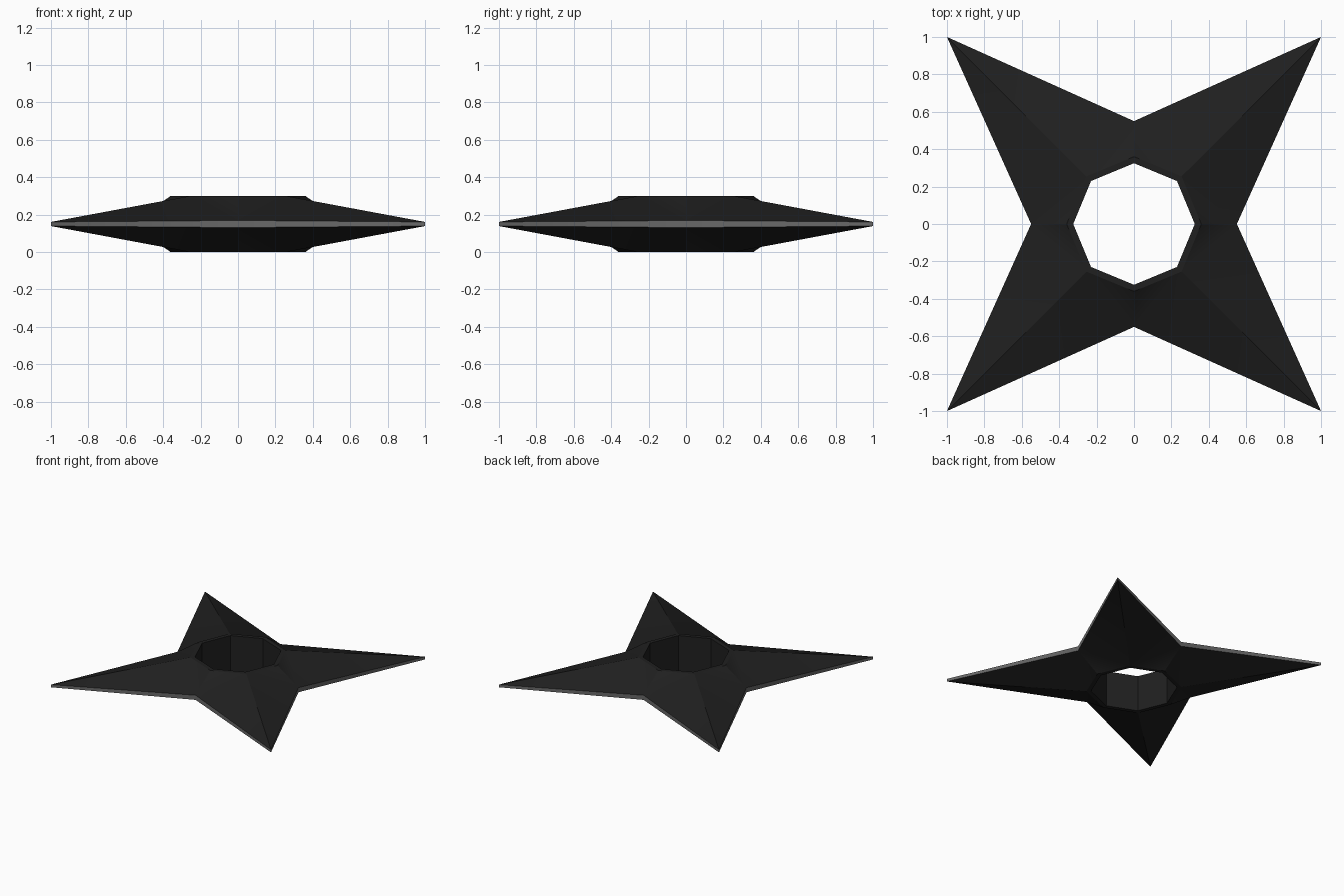
import bpy, bmesh, math

cube = bpy.data.objects.get("Cube")
if cube:
    bpy.data.objects.remove(cube, do_unlink=True)


def make_material(name, value):
    mat = bpy.data.materials.new(name)
    mat.use_nodes = True
    color = (value, value, value, 1)
    mat.diffuse_color = color
    bsdf = mat.node_tree.nodes["Principled BSDF"]
    bsdf.inputs["Base Color"].default_value = color
    bsdf.inputs["Roughness"].default_value = 0.6
    return mat


SIDES = 8
MID = 0.15
TIP = math.sqrt(2)
NOTCH = 0.55

bm = bmesh.new()


def ring(axis_radius, diagonal_radius, axis_z, diagonal_z):
    """Eight points, alternating between the axes and the diagonals."""
    verts = []
    for i in range(SIDES):
        r, z = (diagonal_radius, diagonal_z) if i % 2 else (axis_radius, axis_z)
        a = math.tau * i / SIDES
        verts.append(bm.verts.new((r * math.cos(a), r * math.sin(a), MID + z)))
    return verts


# Upper half from the hole outwards, then the lower half back to the hole
half = [
    (0.325, 0.325, 0.15, 0.15),      # hole rim
    (0.36, 0.36, 0.15, 0.15),        # lip
    (NOTCH, TIP, 0.019, 0.011),      # star outline
]
rings = [ring(*p) for p in half]
rings += [ring(a, d, -za, -zd) for a, d, za, zd in reversed(half)]

for k, inner in enumerate(rings):
    outer = rings[(k + 1) % len(rings)]
    for i in range(SIDES):
        j = (i + 1) % SIDES
        if k in (1, 3):
            # Blade slopes fold from the lip's diagonal point to the notch
            lip, outline = (inner, outer) if k == 1 else (outer, inner)
            axis, diag = (j, i) if i % 2 else (i, j)
            faces = [bm.faces.new((lip[axis], lip[diag], outline[axis])),
                     bm.faces.new((lip[diag], outline[diag], outline[axis]))]
        else:
            faces = [bm.faces.new((inner[i], inner[j], outer[j], outer[i]))]
        for f in faces:
            f.material_index = 1 if k == 2 else 0   # thin sharpened edge
            f.smooth = True

bmesh.ops.recalc_face_normals(bm, faces=bm.faces[:])

# Ridges and rims stay sharp, the valleys between the blades blend
bm.normal_update()
for e in bm.edges:
    e.smooth = e.calc_face_angle_signed() < math.radians(15)
for v in rings[0] + rings[-1]:
    for e in v.link_edges:
        e.smooth = False

mesh = bpy.data.meshes.new("throwing_star")
bm.to_mesh(mesh)
bm.free()

mesh.materials.append(make_material("black_steel", 0.014))
mesh.materials.append(make_material("grey_edge", 0.14))

star = bpy.data.objects.new("throwing_star", mesh)
bpy.context.collection.objects.link(star)
